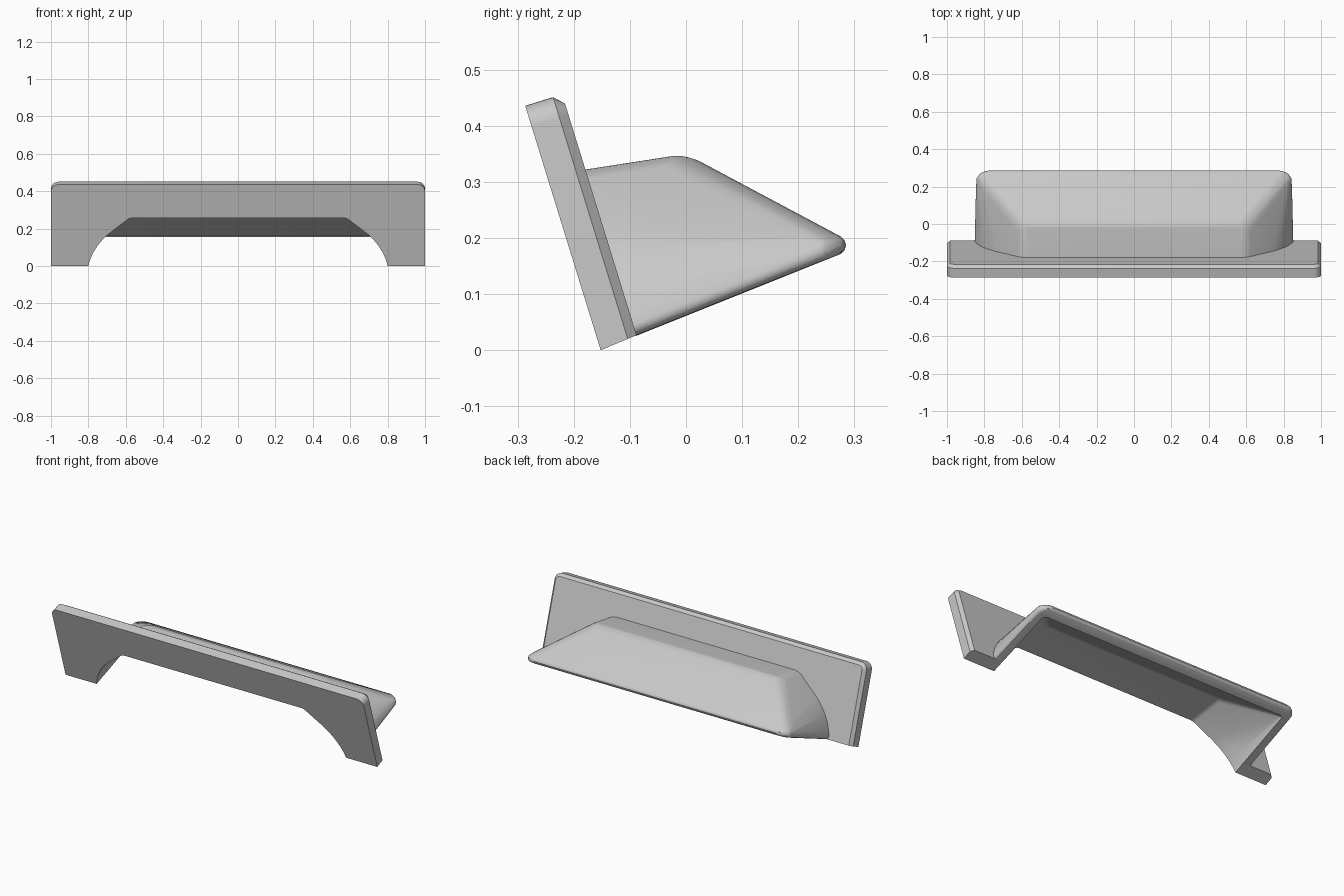
import bpy, bmesh
from math import sin, cos, pi
from mathutils import Vector

cube = bpy.data.objects.get("Cube")
if cube:
    bpy.data.objects.remove(cube)

grey = bpy.data.materials.new("plain_grey")
grey.use_nodes = True
grey.diffuse_color = (0.58, 0.58, 0.58, 1)
grey.node_tree.nodes["Principled BSDF"].inputs["Base Color"].default_value = (0.58, 0.58, 0.58, 1)

# Tilted frame of the mounting plate
ORIGIN = Vector((0, -0.152, 0))
UP = Vector((0, -0.295, 0.955)).normalized()
BACK = Vector((0, 0.955, 0.295)).normalized()
THICK, HEIGHT, CHAMFER = 0.069, 0.456, 0.017
WALL, RIM = 0.057, 0.018


def make_object(name, bm):
    bmesh.ops.recalc_face_normals(bm, faces=bm.faces)
    mesh = bpy.data.meshes.new(name)
    bm.to_mesh(mesh)
    bm.free()
    ob = bpy.data.objects.new(name, mesh)
    bpy.context.collection.objects.link(ob)
    mesh.materials.append(grey)
    return ob


def clip(bm, normal, dist):
    """Cut away everything beyond a plane and cap the opening."""
    cut = bmesh.ops.bisect_plane(bm, geom=bm.verts[:] + bm.edges[:] + bm.faces[:], dist=1e-6,
                                 plane_co=normal * dist, plane_no=normal, clear_outer=True)
    edges = [e for e in cut["geom_cut"] if isinstance(e, bmesh.types.BMEdge)]
    if edges:
        bmesh.ops.edgeloop_fill(bm, edges=[e for e in edges if e.is_boundary])


def plane(point, normal):
    n = Vector(normal).normalized()
    return n, n.dot(Vector(point))


def rounded(a, b, radius, taper=0.0, steps=7):
    """Planes tangent to a fillet between two planes; its radius changes by taper along y."""
    out = []
    for i in range(1, steps):
        t = i / steps
        n = a[0] * (1 - t) + b[0] * t
        d = a[1] * (1 - t) + b[1] * t
        gap = 1 - 1 / n.length
        tilted = n / n.length - Vector((0, gap * taper, 0))
        out.append((tilted.normalized(), (d / n.length + gap * radius) / tilted.length))
    return out


# Hood described by its outer planes
roof = plane((0, 0, 0.35), (0, -0.155, 1))
slope = plane((0, 0, 0.35), (0, 0.533, 1))
rear = plane((0, 0.288, 0.18), (0, 0.93, 0.1))
base = plane(ORIGIN, (0, 0.4, -1))
shell = [roof, slope, rear] + rounded(roof, slope, 0.09)
for s in (-1, 1):
    slant = plane((s * 0.6, 0, 0.35), (s, -0.195, 1.26))
    side = plane((s * 0.861, -0.1, 0), (s, 0.035, 0))
    shell += [slant, side]
    shell += rounded(roof, slant, 0.1) + rounded(slope, slant, 0.12)
    shell += rounded(slant, side, 0.25, -0.7) + rounded(side, rear, 0.08)


def solid(inset, base_drop):
    bm = bmesh.new()
    bmesh.ops.create_cube(bm, size=3)
    clip(bm, base[0], base[1] + base_drop)
    clip(bm, -BACK, -BACK.dot(ORIGIN) + 0.1)
    for n, d in shell:
        clip(bm, n, d - inset)
    return bm


def hood():
    # Rolling a small ball around the inset solid gives the soft rim
    core = solid(RIM, -RIM)
    points = [v.co.copy() for v in core.verts]
    core.free()
    bm = bmesh.new()
    ball = bmesh.new()
    bmesh.ops.create_icosphere(ball, subdivisions=2, radius=RIM)
    for p in points:
        for v in ball.verts:
            bm.verts.new(p + v.co)
    ball.free()
    bmesh.ops.remove_doubles(bm, verts=bm.verts, dist=0.0005)
    bmesh.ops.convex_hull(bm, input=bm.verts)
    bmesh.ops.delete(bm, geom=[v for v in bm.verts if not v.link_faces], context="VERTS")
    bmesh.ops.dissolve_limit(bm, angle_limit=0.01, verts=bm.verts, edges=bm.edges)
    clip(bm, -BACK, -BACK.dot(ORIGIN) - THICK + 0.002)
    return make_object("hood", bm)


def plate():
    bm = bmesh.new()
    radius, loops = 0.04, []
    for depth, inset in ((0, 0), (THICK - CHAMFER, 0), (THICK, CHAMFER)):
        outline = [(inset - 1, 0.1 * depth)]
        for s in (-1, 1):
            for i in range(9):
                a = pi / 2 * (i if s < 0 else 8 - i) / 8
                r = radius - inset
                outline.append((s * (1 - radius + r * cos(a)), HEIGHT - radius + r * sin(a)))
        outline.append((1 - inset, 0.1 * depth))
        loops.append([bm.verts.new(ORIGIN + Vector((x, 0, 0)) + UP * h + BACK * depth)
                      for x, h in outline])
    n = len(loops[0])
    for lo, hi in zip(loops, loops[1:]):
        for i in range(n):
            j = (i + 1) % n
            bm.faces.new((lo[i], lo[j], hi[j], hi[i]))
    bm.faces.new(loops[0])
    bm.faces.new(loops[-1])
    return make_object("mounting_plate", bm)


# Hollow both parts with the inner volume of the hood
cutter = make_object("hollow_cutter", solid(WALL, 0.2))
cutter.hide_render = True
for part in (plate(), hood()):
    mod = part.modifiers.new("hollow", "BOOLEAN")
    mod.operation, mod.object, mod.solver = "DIFFERENCE", cutter, "EXACT"
    bpy.ops.object.select_all(action="DESELECT")
    part.select_set(True)
    bpy.context.view_layer.objects.active = part
    bpy.ops.object.modifier_apply(modifier="hollow")
    bpy.ops.object.shade_smooth_by_angle(angle=0.5)
bpy.data.objects.remove(cutter)
